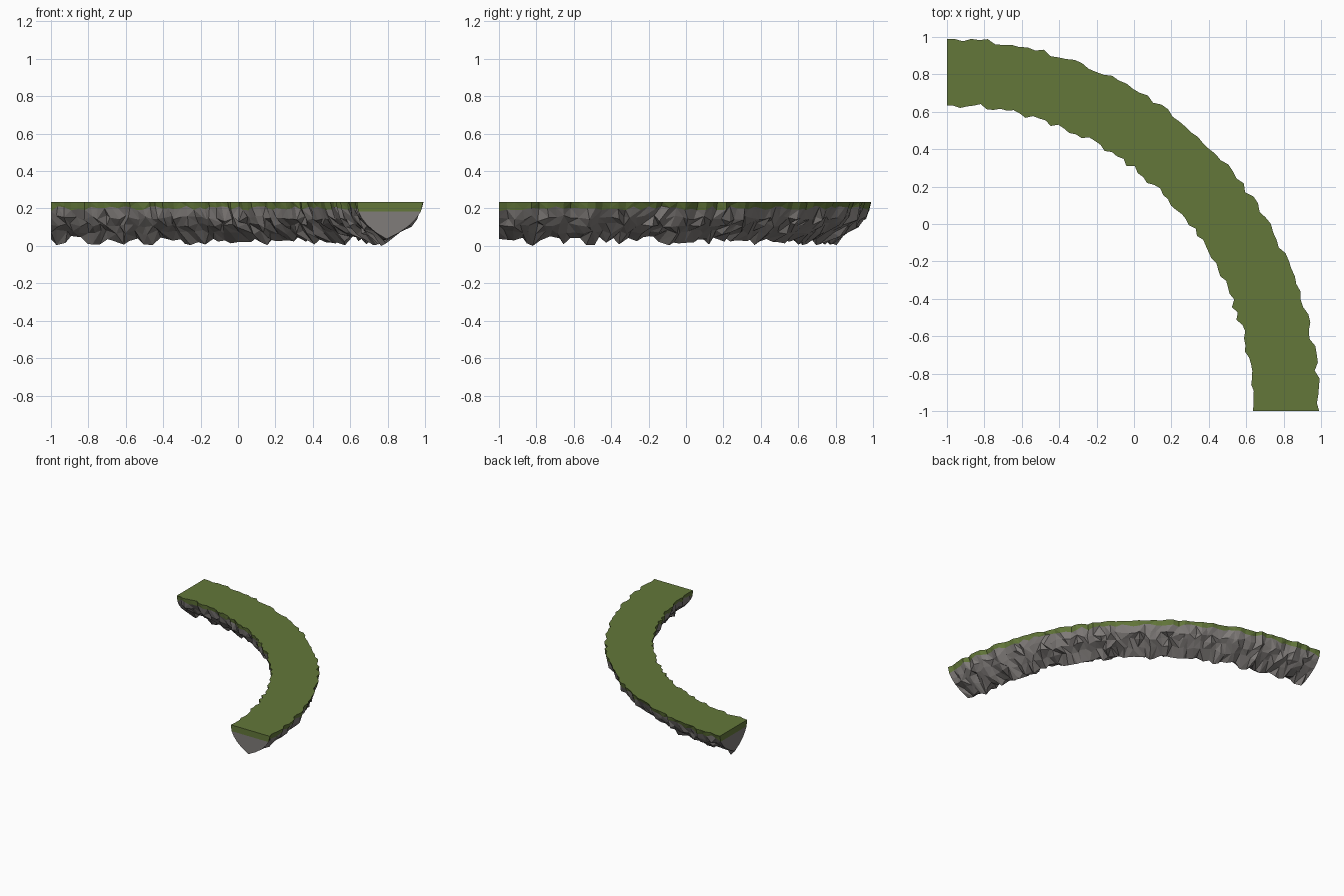
import bpy, bmesh, math, random

if "Cube" in bpy.data.objects:
    bpy.data.objects.remove(bpy.data.objects["Cube"])

random.seed(7)
CX, CY = -1.0, -1.0          # centre of the quarter bend
SEGS = 72                    # steps along the bend
TOP = 0.235


def material(name, rgb):
    m = bpy.data.materials.new(name)
    m.diffuse_color = (*rgb, 1)
    m.use_nodes = True
    m.node_tree.nodes["Principled BSDF"].inputs["Base Color"].default_value = m.diffuse_color
    return m


grass = material("grass green", (0.125, 0.185, 0.042))
rock = material("rock grey", (0.215, 0.2, 0.192))

# Cross-section of the floating path: (radius, height), inner rim to outer rim
profile = [(1.635, TOP), (1.642, 0.185), (1.66, 0.15), (1.69, 0.112), (1.735, 0.073),
           (1.795, 0.037),
           (1.865, 0.073), (1.92, 0.112), (1.955, 0.15), (1.978, 0.185), (1.99, TOP)]
N = len(profile)

bm = bmesh.new()
rings = []
for s in range(SEGS + 1):
    end = s in (0, SEGS)
    a0 = math.pi / 2 * s / SEGS
    wob_in, wob_out = random.uniform(-0.014, 0.016), random.uniform(-0.014, 0.016)
    ring = []
    for i, (r, z) in enumerate(profile):
        a = a0
        if not end:
            r += wob_in if i < N // 2 else wob_out
            if i in (1, N - 2):              # ragged grass fringe
                z += random.uniform(0.005, 0.03)
                r += random.uniform(-0.004, 0.004)
            elif 1 < i < N - 2:              # rough rock
                r += random.uniform(-0.013, 0.013)
                z += random.uniform(-0.013, 0.013)
                a += random.uniform(-0.35, 0.35) * math.pi / 2 / SEGS
            if i == N // 2:                  # jagged keel along the bottom
                z = max(0.0, profile[i][1] + random.uniform(-0.036, 0.018))
        r = min(r, 2.0)
        ring.append(bm.verts.new((CX + r * math.cos(a), CY + r * math.sin(a), z)))
    rings.append(ring)

# Rock sides with a band of grass at each rim, and the flat grass top
for a, b in zip(rings, rings[1:]):
    for i in range(N - 1):
        f = [a[i], a[i + 1], b[i + 1], b[i]]
        k = random.randint(0, 1)
        f = f[k:] + f[:k]
        for tri in ((f[0], f[1], f[2]), (f[0], f[2], f[3])):
            bm.faces.new(tri).material_index = 0 if i in (0, N - 2) else 1
    bm.faces.new((a[0], b[0], b[-1], a[-1])).material_index = 0

# Flat cut ends: strips across the section, the top strip is grass
for ring in (rings[0], rings[-1]):
    for i in range(N // 2):
        j = N - 1 - i
        vs = [ring[i], ring[i + 1], ring[j - 1], ring[j]]
        if i + 1 == j - 1:
            vs.pop(2)
        bm.faces.new(vs).material_index = 0 if i == 0 else 1

# A few rock outcrops pushed out of the sides
for _ in range(34):
    s = random.randint(2, SEGS - 2)
    i = random.choice([2, 3, 4, 6, 7, 8])
    v = rings[s][i]
    dx, dy = v.co.x - CX, v.co.y - CY
    d = math.hypot(dx, dy)
    push = random.uniform(0.008, 0.02) * (-1 if i < N // 2 else 1)
    push = min(push, 1.99 - d)
    v.co.x += dx / d * push
    v.co.y += dy / d * push
    v.co.z = max(0.02, v.co.z - random.uniform(0, 0.02))

bmesh.ops.recalc_face_normals(bm, faces=bm.faces)
# Settle exactly on the ground
low = min(bm.verts, key=lambda v: v.co.z)
low.co.z = 0.0

me = bpy.data.meshes.new("curved_rock_path")
bm.to_mesh(me)
bm.free()
me.materials.append(grass)
me.materials.append(rock)
ob = bpy.data.objects.new("curved_rock_path", me)
bpy.context.collection.objects.link(ob)
